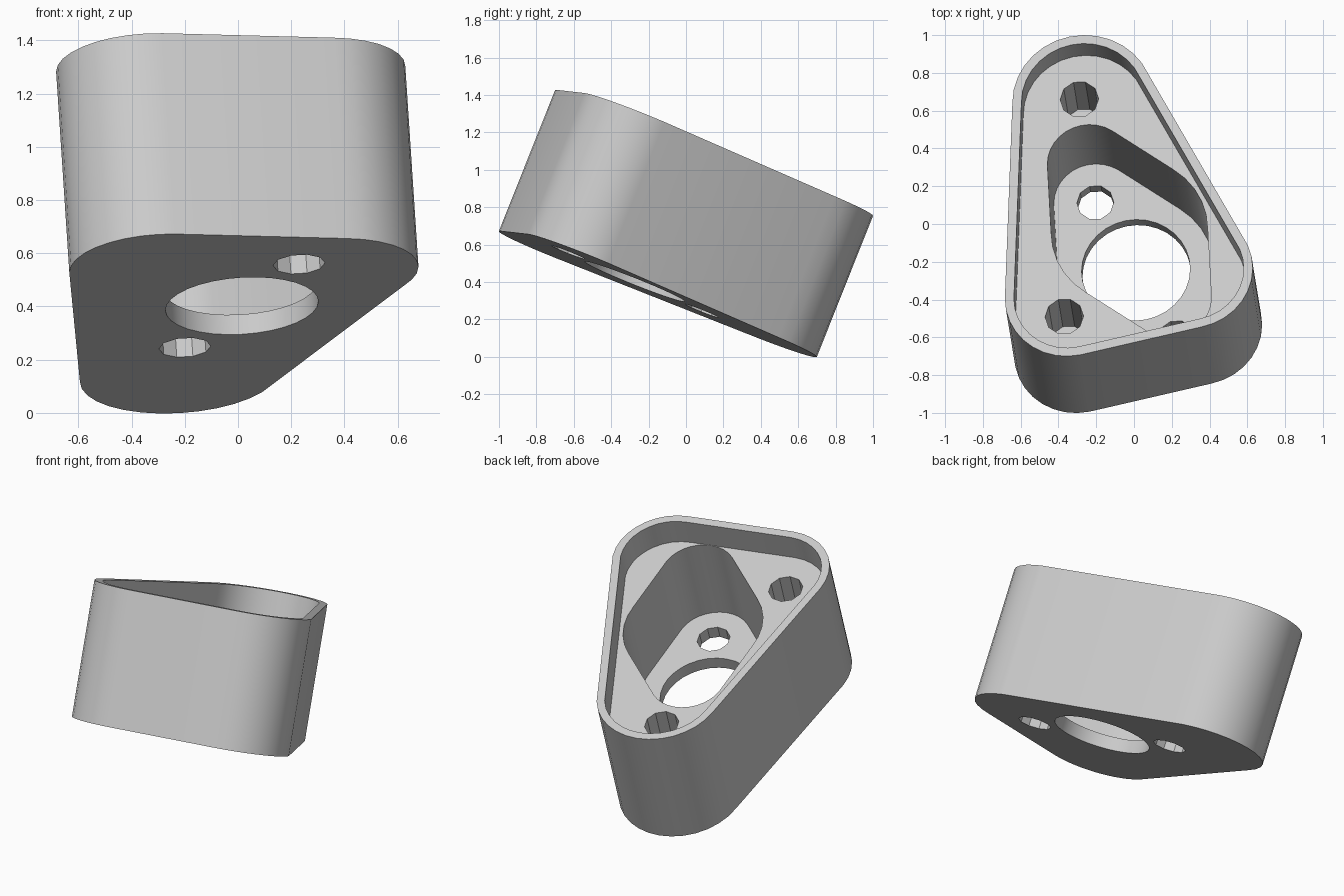
import bpy
import bmesh
from math import cos, sin, tau, radians
from mathutils import Matrix, Vector
from mathutils.geometry import convex_hull_2d

if "Cube" in bpy.data.objects:
    bpy.data.objects.remove(bpy.data.objects["Cube"])

HEIGHT = 0.814      # full height along the tilted axis
WALL = 0.048        # rim thickness
RECESS = 0.17       # rim depth
FLOOR = 0.08        # thickness under the pocket

grey = bpy.data.materials.new("light_grey")
grey.use_nodes = True
colour = (0.6, 0.6, 0.6, 1)
grey.diffuse_color = colour
grey.node_tree.nodes["Principled BSDF"].inputs["Base Color"].default_value = colour


def prism(name, circles, bottom, top, sides=32):
    """Upright prism whose outline wraps a set of (x, y, radius) circles."""
    pts = [Vector((x + r * cos(tau * i / sides), y + r * sin(tau * i / sides)))
           for x, y, r in circles for i in range(sides)]
    bm = bmesh.new()
    ring = [bm.verts.new((pts[i].x, pts[i].y, bottom)) for i in convex_hull_2d(pts)]
    face = bm.faces.new(ring)
    lifted = bmesh.ops.extrude_face_region(bm, geom=[face])["geom"]
    bmesh.ops.translate(bm, vec=(0, 0, top - bottom),
                        verts=[g for g in lifted if isinstance(g, bmesh.types.BMVert)])
    bmesh.ops.recalc_face_normals(bm, faces=bm.faces)
    mesh = bpy.data.meshes.new(name)
    bm.to_mesh(mesh)
    bm.free()
    obj = bpy.data.objects.new(name, mesh)
    bpy.context.collection.objects.link(obj)
    mesh.materials.append(grey)
    return obj


def cut(target, cutter):
    """Subtract the cutter and discard it."""
    cutter.hide_render = True
    mod = target.modifiers.new("cut", "BOOLEAN")
    mod.operation, mod.solver, mod.object = "DIFFERENCE", "EXACT", cutter
    bpy.ops.object.select_all(action="DESELECT")
    bpy.context.view_layer.objects.active = target
    target.select_set(True)
    bpy.ops.object.modifier_apply(modifier=mod.name)
    bpy.data.objects.remove(cutter)


# Rounded triangular body, and the shallow recess inside its rim
corners = [(-0.27, 0.708, 0.375), (0.295, -0.266, 0.335), (-0.35, -0.41, 0.335)]
housing = prism("housing", corners, -HEIGHT, 0)
cut(housing, prism("recess", [(x, y, r - WALL) for x, y, r in corners], -RECESS, 0.1))

# Deep lozenge pocket around the shaft hole and its two mounting holes
mounts = [(-0.25, 0.42), (0.18, -0.36)]
shaft = (-0.035, 0.03)
lozenge = [(*m, 0.22) for m in mounts] + [(*shaft, 0.415)]
cut(housing, prism("pocket", lozenge, FLOOR - HEIGHT, 0.1))

# Through holes in the pocket floor
cut(housing, prism("shaft_hole", [(*shaft, 0.288)], -1, 0.1))
for m in mounts:
    cut(housing, prism("mount_hole", [(*m, 0.098)], -1, 0.1, 10))

# Blind screw holes in the recess floor
for x, y in [(-0.30, 0.786), (-0.38, -0.45)]:
    cut(housing, prism("screw_hole", [(x, y, 0.102)], -RECESS - 0.39, 0.1, 10))

# Tilt the finished part into its pose
pose = (Matrix.Translation((0, 0, 1.17)) @ Matrix.Rotation(-0.379, 4, "X")
        @ Matrix.Rotation(-0.061, 4, "Y"))
housing.data.transform(pose)
bpy.ops.object.shade_smooth_by_angle(angle=radians(30))
